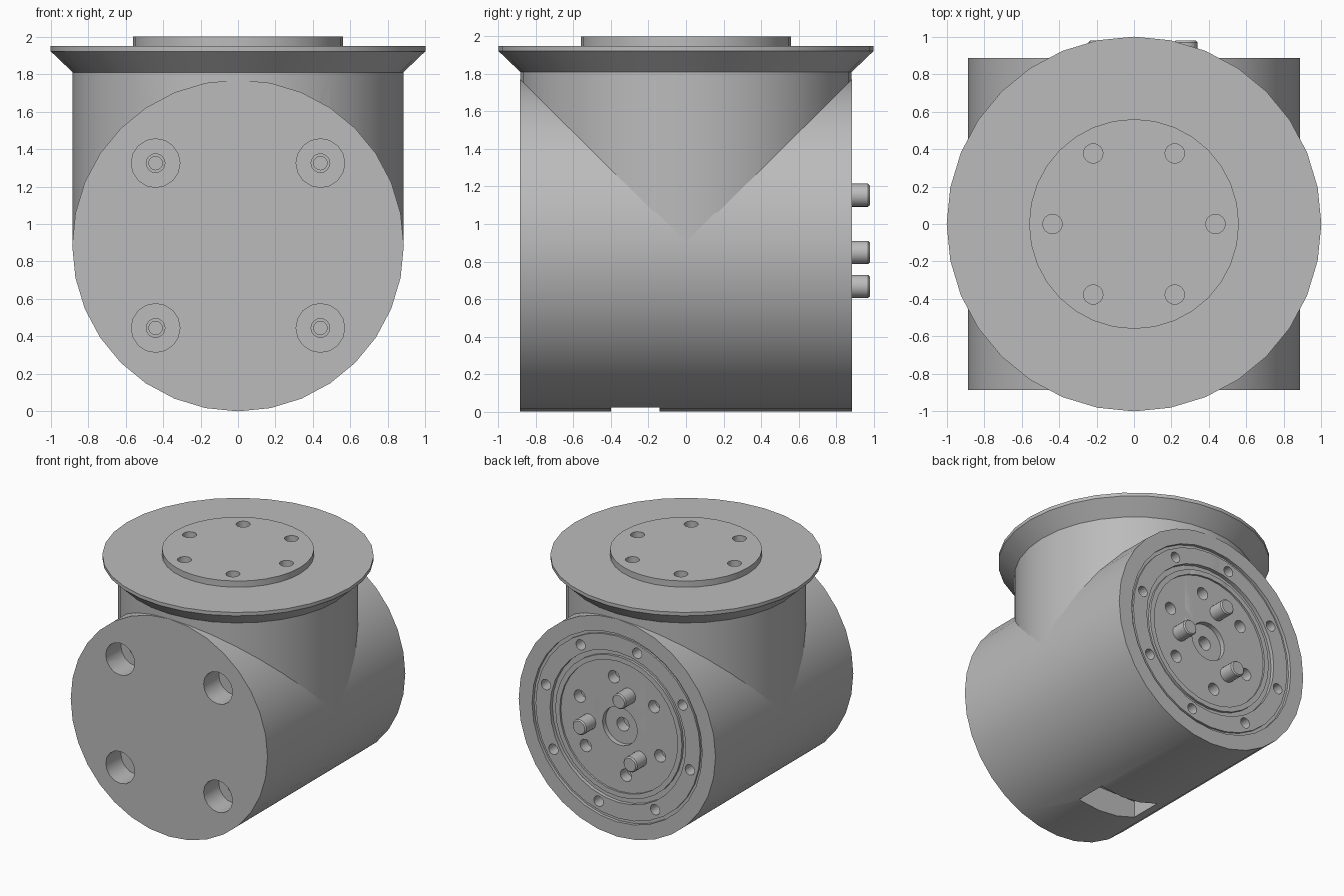
import bpy, bmesh
from math import cos, sin, radians, tau
from mathutils import Matrix, Vector

if "Cube" in bpy.data.objects:
    bpy.data.objects.remove(bpy.data.objects["Cube"], do_unlink=True)

R = 0.885            # shared radius of the barrel and the neck
UP = Matrix.Identity(4)
BACK = Matrix.Rotation(radians(-90), 4, 'X')    # lathe axis points to +y
FRONT = Matrix.Rotation(radians(90), 4, 'X')    # lathe axis points to -y

grey = bpy.data.materials.new("machined_grey")
grey.use_nodes = True
grey.diffuse_color = (0.5, 0.5, 0.5, 1)
grey.node_tree.nodes["Principled BSDF"].inputs["Base Color"].default_value = (0.5, 0.5, 0.5, 1)


def lathe(bm, profile, axis, at=(0, 0, 0), segs=32):
    """Spin (radius, height) points about an axis and cap both ends."""
    place = Matrix.Translation(Vector(at)) @ axis
    rings = [[bm.verts.new(place @ Vector((r * cos(tau * i / segs), r * sin(tau * i / segs), h)))
              for i in range(segs)] for r, h in profile]
    faces = [bm.faces.new(rings[0]), bm.faces.new(rings[-1])]
    for a, b in zip(rings, rings[1:]):
        for i in range(segs):
            j = (i + 1) % segs
            faces.append(bm.faces.new((a[i], a[j], b[j], b[i])))
    bmesh.ops.recalc_face_normals(bm, faces=faces)


def circle(count, radius, start=0):
    return [(radius * cos(radians(start) + tau * i / count),
             radius * sin(radians(start) + tau * i / count)) for i in range(count)]


def make(name, bm):
    mesh = bpy.data.meshes.new(name)
    bm.to_mesh(mesh)
    bm.free()
    mesh.materials.append(grey)
    ob = bpy.data.objects.new(name, mesh)
    bpy.context.collection.objects.link(ob)
    return ob


def finish(ob, cutters=()):
    bpy.ops.object.select_all(action='DESELECT')
    bpy.context.view_layer.objects.active = ob
    ob.select_set(True)
    for cutter in cutters:
        mod = ob.modifiers.new("cut", 'BOOLEAN')
        mod.operation, mod.solver, mod.object = 'DIFFERENCE', 'EXACT', cutter
        bpy.ops.object.modifier_apply(modifier=mod.name)
    bpy.ops.object.shade_smooth_by_angle(angle=radians(30))


# Stepped rings of the back face, front counterbores and underside slot
bm = bmesh.new()
lathe(bm, [(.765, 1), (.765, .86), (.74, .86), (.74, .875), (.61, .875), (.61, .845),
           (.57, .845), (.57, .865), (.53, .865), (.53, .85), (.155, .85), (.155, .81),
           (.055, .81), (.055, .72)], BACK, (0, 0, R))
for x in (-.44, .44):
    for z in (-.44, .44):
        lathe(bm, [(.13, 1), (.13, .69), (.05, .69), (.05, .65), (.036, .65), (.036, .6)],
              FRONT, (x, 0, R + z), 16)
bmesh.ops.create_cube(bm, size=1, matrix=Matrix.Translation((-.075, -.27, .05))
                      @ Matrix.Diagonal((.53, .26, .3, 1)))
recess_cutter = make("recess_cutter", bm)

# Bolt holes in the back face and the top boss
bm = bmesh.new()
for x, z in circle(8, .67, 15):
    lathe(bm, [(.042, 1), (.042, .78)], BACK, (x, 0, R + z), 16)
for x, z in circle(6, .39, 22):
    lathe(bm, [(.05, 1), (.05, .76)], BACK, (x, 0, R + z), 16)
for x, y in circle(6, .435):
    lathe(bm, [(.052, 2.1), (.052, 1.88)], UP, (x, y, 0), 16)
hole_cutter = make("hole_cutter", bm)
cutters = (recess_cutter, hole_cutter)

# Horizontal barrel
bm = bmesh.new()
lathe(bm, [(R, -R), (R, R)], BACK, (0, 0, R))
finish(make("barrel", bm), cutters)

# Vertical neck with its flared flange and raised boss
bm = bmesh.new()
lathe(bm, [(.883, R), (.883, 1.81), (1, 1.922), (1, 1.95), (.56, 1.95), (.56, 2)], UP)
finish(make("neck_and_flange", bm), cutters)

# Three locating pins on the back face
for i, (x, z) in enumerate([(-.08, .268), (.277, -.037), (-.18, -.218)]):
    bm = bmesh.new()
    lathe(bm, [(.062, .8), (.062, .97), (.053, .98)], BACK, (x, 0, R + z), 20)
    finish(make(f"locating_pin_{i + 1}", bm))

for cutter in cutters:
    cutter.hide_render = True
    cutter.hide_set(True)
